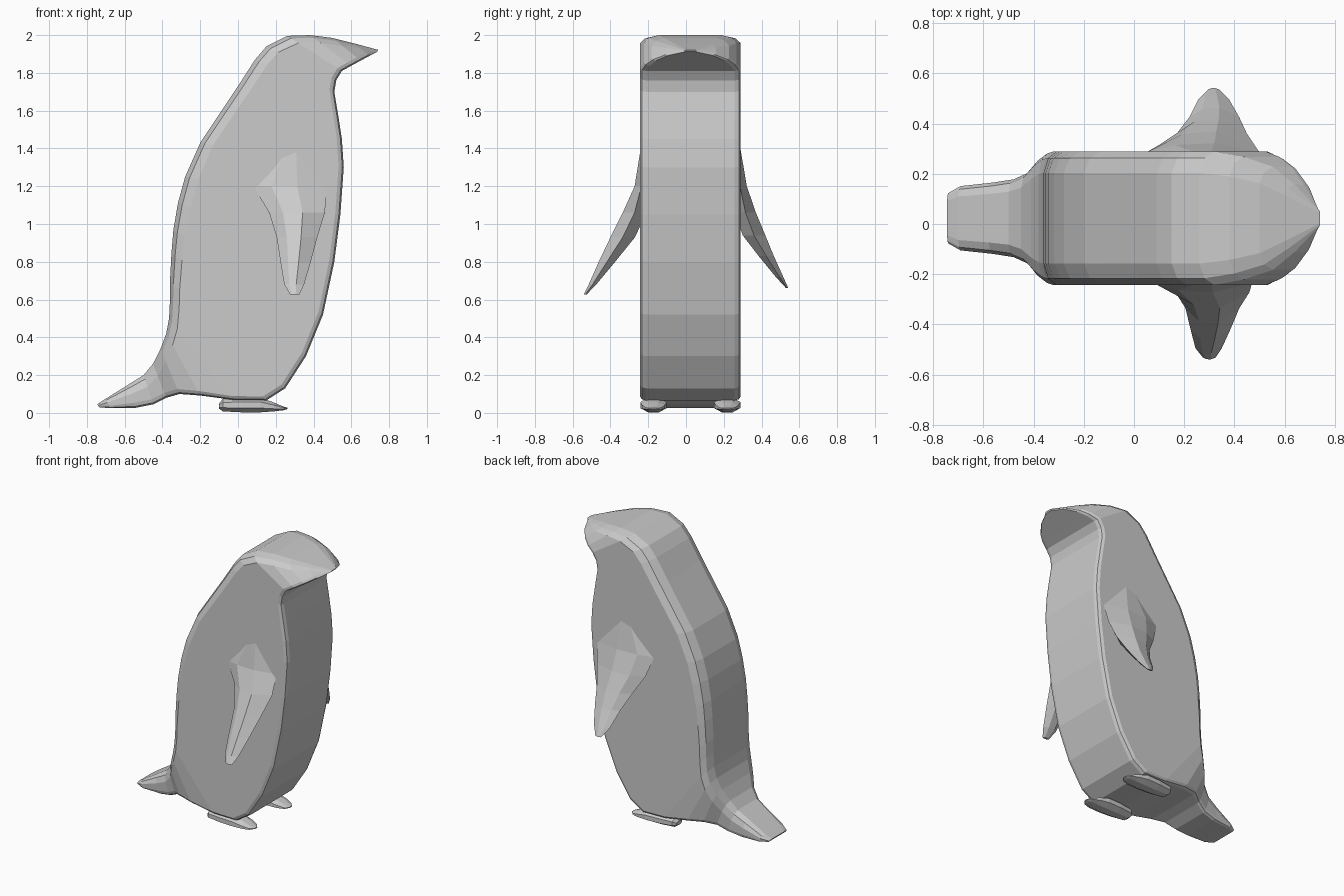
import bpy, bmesh
from math import cos, sin, pi
from mathutils import Vector

CY = 0.023  # centre plane of the body


def loft(name, rings):
    """Skin a list of equal-length closed rings and cap both ends."""
    bm = bmesh.new()
    rows = [[bm.verts.new(p) for p in ring] for ring in rings]
    n = len(rows[0])
    for a, b in zip(rows, rows[1:]):
        for i in range(n):
            j = (i + 1) % n
            bm.faces.new((a[i], a[j], b[j], b[i]))
    bm.faces.new(rows[0][::-1])
    bm.faces.new(rows[-1])
    bmesh.ops.recalc_face_normals(bm, faces=bm.faces)
    me = bpy.data.meshes.new(name)
    bm.to_mesh(me)
    bm.free()
    ob = bpy.data.objects.new(name, me)
    bpy.context.collection.objects.link(ob)
    return ob


def body_ring(bx, bz, fx, fz, w):
    """Rounded rectangle spanning from a back point to a belly point."""
    back, front = Vector((bx, 0, bz)), Vector((fx, 0, fz))
    length = (front - back).length
    axis = (front - back) / length
    d = min(0.07, length * 0.4)
    e = min(0.028, length * 0.25)
    half = [(0, 0.68 * w), (d * 0.35, 0.9 * w), (d, w),
            (length - e, w), (length - e * 0.3, 0.965 * w), (length, 0.88 * w)]
    pts = half + [(s, -y) for s, y in reversed(half)]
    return [back + axis * s + Vector((0, CY + y, 0)) for s, y in pts]


# Body from tail tip to beak tip: back x, z, belly x, z, half width
stations = [
    (-.745, .045, -.735, .03, .10), (-.70, .075, -.68, .025, .128),
    (-.58, .15, -.54, .027, .142), (-.50, .20, -.45, .045, .155),
    (-.45, .26, -.38, .08, .18), (-.41, .34, -.31, .10, .23),
    (-.38, .42, -.20, .092, .258), (-.365, .50, -.02, .068, .266),
    (-.36, .60, .15, .066, .266), (-.36, .70, .25, .13, .266),
    (-.352, .85, .36, .30, .266), (-.342, .97, .45, .52, .266),
    (-.318, 1.11, .51, .80, .266), (-.28, 1.25, .542, 1.05, .266),
    (-.20, 1.43, .56, 1.30, .266), (-.10, 1.58, .55, 1.45, .266),
    (0, 1.73, .53, 1.58, .266), (.09, 1.87, .51, 1.70, .266),
    (.15, 1.94, .52, 1.76, .266), (.26, 1.996, .55, 1.81, .266),
    (.38, 2.0, .60, 1.838, .245), (.50, 1.985, .65, 1.865, .205),
    (.60, 1.96, .70, 1.892, .135), (.742, 1.922, .737, 1.912, .03),
]
loft("body", [body_ring(*s) for s in stations])


def flipper(name, rows):
    """Rows: z, back x, front x, inner y, outer y."""
    rings = []
    for z, x0, x1, yi, yo in rows:
        ym, dx = (yi + yo) / 2, x1 - x0
        rings.append([(x0, ym, z), (x0 + dx * .25, yo * .8 + ym * .2, z),
                      (x0 + dx * .6, yo, z), (x1, ym, z),
                      (x0 + dx * .7, yi, z), (x0 + dx * .25, yi, z)])
    return loft(name, rings)


# Flippers spread outward and down from the flanks
flipper("right_flipper", [
    (1.38, .20, .38, -.20, -.243), (1.20, .08, .47, -.20, -.272),
    (1.06, .165, .46, -.21, -.335), (.93, .205, .42, -.27, -.40),
    (.80, .225, .385, -.375, -.462), (.68, .245, .35, -.475, -.515),
    (.628, .275, .325, -.525, -.54)])
flipper("left_flipper", [
    (1.40, .20, .38, .25, .288), (1.20, .05, .50, .25, .322),
    (1.06, .10, .48, .26, .37), (.94, .17, .45, .30, .42),
    (.83, .22, .42, .385, .465), (.72, .255, .38, .475, .515),
    (.66, .295, .34, .53, .542)])


# Feet: x, bottom z, top z, half width
foot_rows = [(-.10, .022, .05, .03), (-.08, .008, .075, .052),
             (.02, .003, .08, .066), (.12, .003, .08, .07),
             (.19, .008, .055, .06), (.24, .014, .034, .042),
             (.262, .02, .027, .015)]
for name, side in (("right_foot", -1), ("left_foot", 1)):
    yc = CY + side * .195
    loft(name, [[(x, yc + w * cos(i * pi / 4 + pi / 8) / cos(pi / 8),
                  (lo + hi) / 2 + (hi - lo) / 2 * sin(i * pi / 4 + pi / 8) / cos(pi / 8))
                 for i in range(8)] for x, lo, hi, w in foot_rows])
